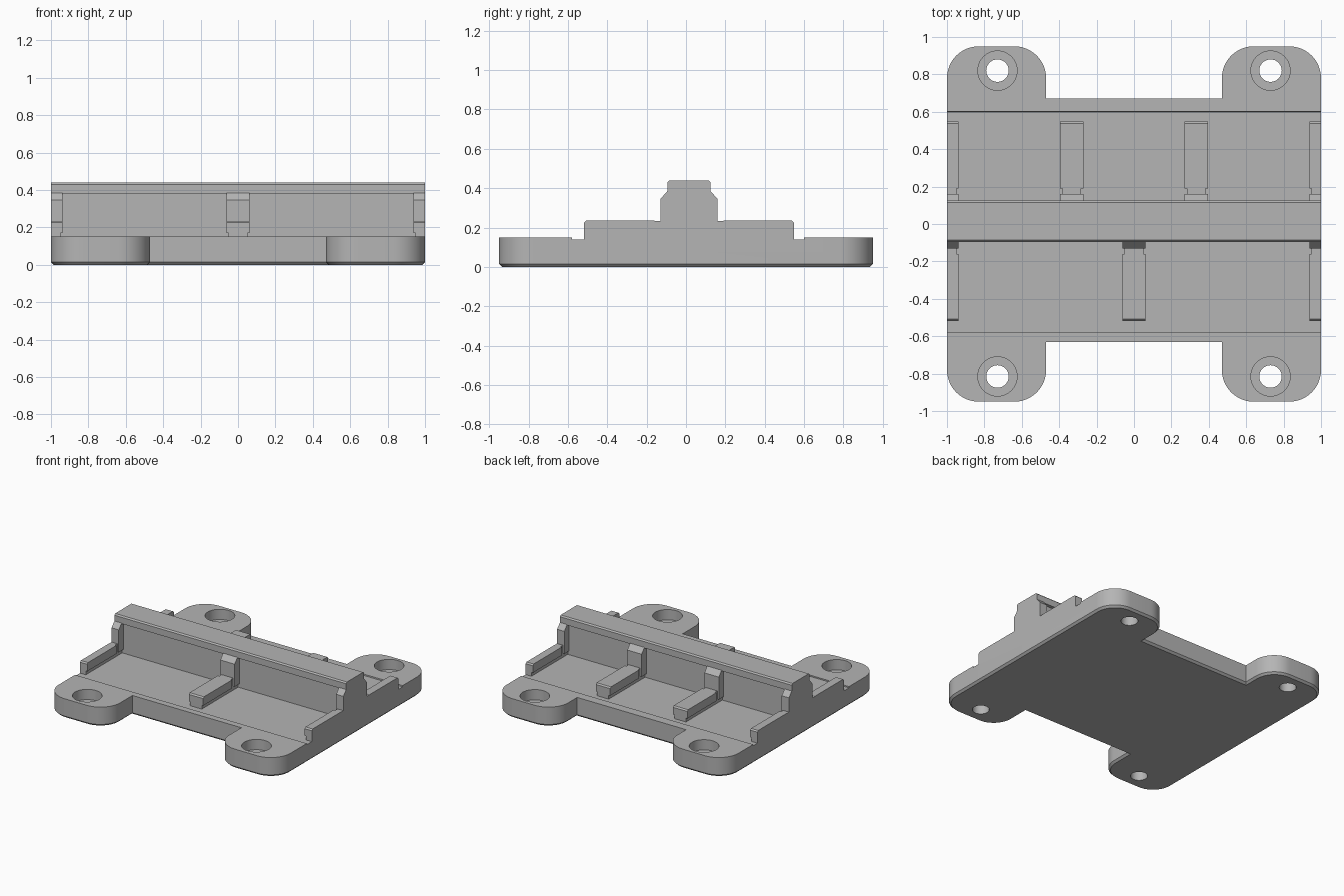
import bpy, bmesh
from math import sin, cos, pi, radians

cube = bpy.data.objects.get("Cube")
if cube:
    bpy.data.objects.remove(cube, do_unlink=True)

grey = bpy.data.materials.new("mid_grey")
grey.use_nodes = True
COLOUR = (0.46, 0.46, 0.46, 1)
grey.diffuse_color = COLOUR
grey.node_tree.nodes["Principled BSDF"].inputs["Base Color"].default_value = COLOUR

FLOOR, TOP = 0.14, 0.15      # recess floor and plate top
RIB_TOP = 0.235


def finish(name, bm):
    bmesh.ops.recalc_face_normals(bm, faces=bm.faces)
    mesh = bpy.data.meshes.new(name)
    bm.to_mesh(mesh)
    bm.free()
    mesh.materials.append(grey)
    ob = bpy.data.objects.new(name, mesh)
    bpy.context.collection.objects.link(ob)
    return ob


def prism(name, points, vec):
    """Extrude a closed outline of 3D points along vec."""
    bm = bmesh.new()
    face = bm.faces.new([bm.verts.new(p) for p in points])
    new = bmesh.ops.extrude_face_region(bm, geom=[face])["geom"]
    bmesh.ops.translate(bm, vec=vec, verts=[v for v in new if isinstance(v, bmesh.types.BMVert)])
    return finish(name, bm)


def side_profile(name, yz, x0, x1):
    return prism(name, [(x0, y, z) for y, z in yz], (x1 - x0, 0, 0))


def cylinder(name, x, y, z0, z1, radius):
    ring = [(x + radius * cos(2 * pi * i / 48), y + radius * sin(2 * pi * i / 48), z0)
            for i in range(48)]
    return prism(name, ring, (0, 0, z1 - z0))


def arc(cx, cy, r, start):
    return [(cx + r * cos(a), cy + r * sin(a))
            for a in (radians(start + 90 * i / 12) for i in range(13))]


# Base plate with four rounded ears and a chamfered underside
R, EAR_IN, END = 0.17, 0.47, 0.95


def ear_pair(sign, notch):
    """Outline of one end, running from +x to -x."""
    right = arc(1 - R, END - R, R, 0) + arc(EAR_IN + R, END - R, R, 90) + [(EAR_IN, notch)]
    left = [(-x, y) for x, y in reversed(right)]
    return [(x * sign, y * sign) for x, y in right + left]


outline = ear_pair(1, 0.67) + ear_pair(-1, 0.63)
plate = prism("base_plate", [(x, y, 0) for x, y in outline], (0, 0, TOP))
bm = bmesh.new()
bm.from_mesh(plate.data)
rim = [e for e in bm.edges if all(v.co.z < 0.001 for v in e.verts)]
bmesh.ops.bevel(bm, geom=rim, offset=0.015, segments=1, affect='EDGES')
bm.to_mesh(plate.data)
bm.free()

# Recessed floor, screw holes and counterbores
cutters = [side_profile("recess_cutter",
                        [(-0.58, 0.3), (-0.58, FLOOR), (0.60, FLOOR), (0.615, 0.3)], -1.1, 1.1)]
for x in (-0.73, 0.73):
    for y in (-0.815, 0.82):
        cutters.append(cylinder("hole_cutter", x, y, -0.1, 0.3, 0.06))
        cutters.append(cylinder("counterbore_cutter", x, y, 0.07, 0.3, 0.105))
bpy.context.view_layer.objects.active = plate
for cutter in cutters:
    cutter.hide_render = True
    mod = plate.modifiers.new("cut", 'BOOLEAN')
    mod.operation = 'DIFFERENCE'
    mod.solver = 'EXACT'
    mod.object = cutter
    bpy.ops.object.modifier_apply(modifier=mod.name)
    bpy.data.objects.remove(cutter, do_unlink=True)

# Centre wall with an overhanging chamfered cap
MID = 0.015
wall_half = [(0.085, FLOOR - 0.01), (0.085, 0.38), (0.11, 0.38), (0.11, 0.43), (0.10, 0.44)]
wall = [(MID + y, z) for y, z in wall_half] + [(MID - y, z) for y, z in reversed(wall_half)]
side_profile("centre_wall", wall, -1, 1)


# Ribs: wide bar on a narrow neck, with an upright against the wall
def rib(name, x, side):
    reach = 0.533

    def piece(part, profile, half):
        x0, x1 = max(x - half, -1), min(x + half, 1)
        side_profile(name + part, [(MID + side * y, z) for y, z in profile], x0, x1)

    piece("_neck", [(0.08, FLOOR - 0.01), (reach, FLOOR - 0.01), (reach, RIB_TOP - 0.01),
                    (reach - 0.01, RIB_TOP - 0.001), (0.08, RIB_TOP - 0.001)], 0.05)
    piece("_bar", [(0.175, 0.17), (reach, 0.17), (reach, RIB_TOP - 0.01),
                   (reach - 0.01, RIB_TOP), (0.175, RIB_TOP)], 0.062)
    piece("_upright", [(0.08, 0.17), (0.145, 0.17), (0.145, 0.345), (0.11, 0.385),
                       (0.08, 0.385)], 0.062)


for i, x in enumerate((-1, 0, 1)):
    rib(f"front_rib_{i + 1}", x, -1)
for i, x in enumerate((-1, -0.333, 0.333, 1)):
    rib(f"back_rib_{i + 1}", x, 1)

# Smooth the rounded ears and holes only
bpy.ops.object.select_all(action='DESELECT')
plate.select_set(True)
bpy.context.view_layer.objects.active = plate
bpy.ops.object.shade_smooth_by_angle(angle=radians(30))
